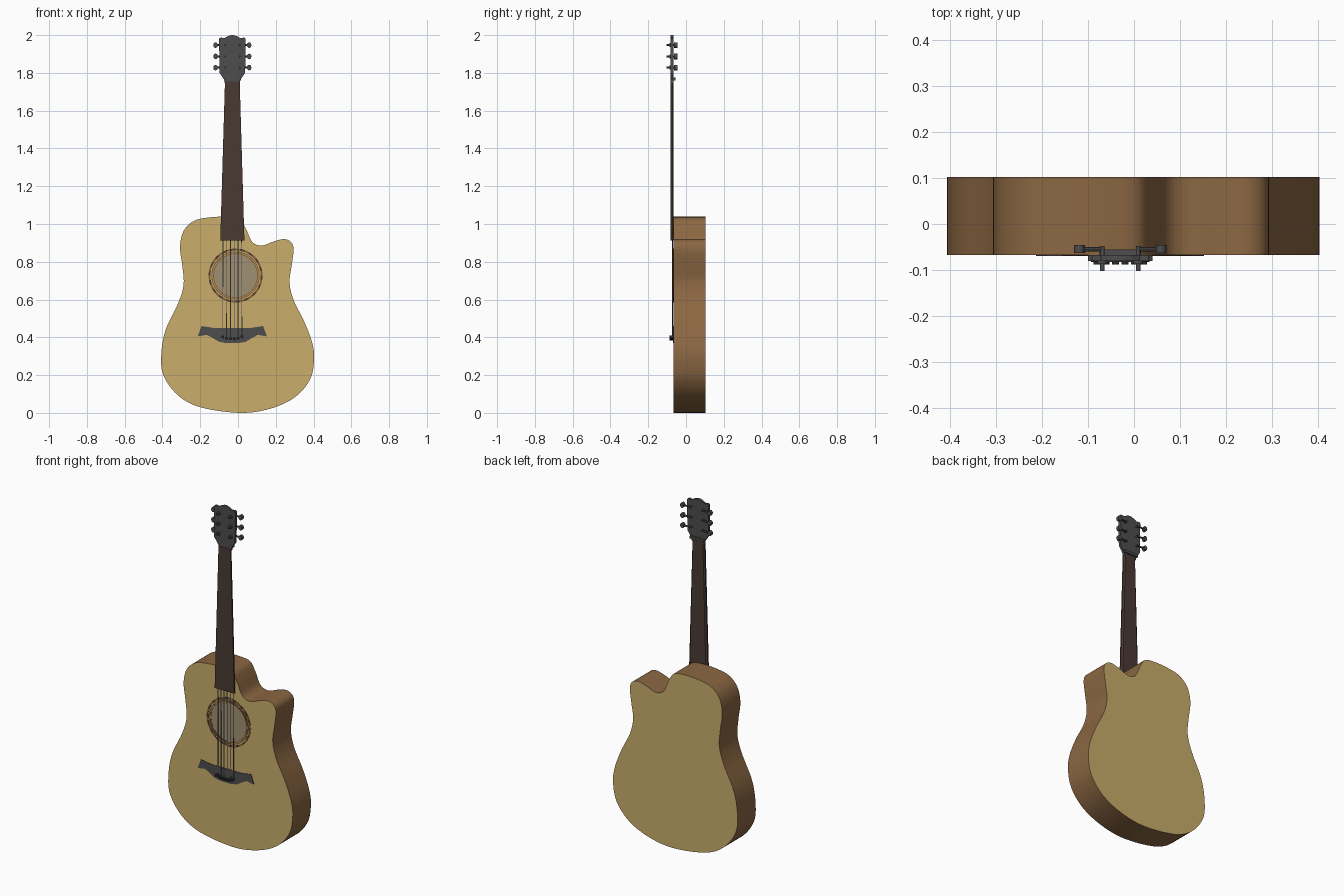
import bpy, bmesh, math
from mathutils import Vector

if "Cube" in bpy.data.objects:
    bpy.data.objects.remove(bpy.data.objects["Cube"])


def material(name, rgb):
    m = bpy.data.materials.new(name)
    m.diffuse_color = (*rgb, 1)
    m.use_nodes = True
    m.node_tree.nodes["Principled BSDF"].inputs["Base Color"].default_value = m.diffuse_color
    return m


SPRUCE = material("pale spruce", (0.59, 0.42, 0.145))
SIDE = material("brown side wood", (0.26, 0.135, 0.055))
NECK = material("dark neck wood", (0.068, 0.042, 0.034))
BLACK = material("charcoal", (0.075, 0.075, 0.077))
HOLE = material("hole grey", (0.35, 0.28, 0.17))
ROSE = material("rosette brown", (0.24, 0.12, 0.04))
STEEL = material("string grey", (0.10, 0.10, 0.11))
PIN = material("pin black", (0.025, 0.025, 0.025))


def finish(bm, name, mats, smooth=None):
    bmesh.ops.recalc_face_normals(bm, faces=bm.faces)
    me = bpy.data.meshes.new(name)
    bm.to_mesh(me)
    bm.free()
    ob = bpy.data.objects.new(name, me)
    bpy.context.collection.objects.link(ob)
    for m in mats:
        me.materials.append(m)
    if smooth:
        bpy.ops.object.select_all(action='DESELECT')
        ob.select_set(True)
        bpy.context.view_layer.objects.active = ob
        bpy.ops.object.shade_smooth_by_angle(angle=math.radians(smooth))
    return ob


def spline(pts, steps=6):
    """Closed Catmull-Rom curve through the points."""
    out, n = [], len(pts)
    for i in range(n):
        a, b, c, d = (Vector(pts[(i + k) % n]) for k in (-1, 0, 1, 2))
        for s in range(steps):
            t = s / steps
            out.append(0.5 * (2 * b + (c - a) * t + (2 * a - 5 * b + 4 * c - d) * t * t
                              + (3 * b - a - 3 * c + d) * t ** 3))
    return out


def prism(name, outline, y0, y1, mats, smooth=None):
    """Extrude an x-z outline along y; walls take the second material if given."""
    bm = bmesh.new()
    f = [bm.verts.new((p[0], y0, p[1])) for p in outline]
    b = [bm.verts.new((p[0], y1, p[1])) for p in outline]
    bm.faces.new(f)
    bm.faces.new(b)
    for i in range(len(f)):
        j = (i + 1) % len(f)
        bm.faces.new((f[i], f[j], b[j], b[i])).material_index = len(mats) - 1
    return finish(bm, name, mats, smooth)


def rod(name, a, b, r, mat, sides=12, scale=(1, 1)):
    a, b = Vector(a), Vector(b)
    bm = bmesh.new()
    bmesh.ops.create_cone(bm, cap_ends=True, segments=sides, radius1=r, radius2=r,
                          depth=(b - a).length)
    bmesh.ops.scale(bm, vec=(scale[0], scale[1], 1), verts=bm.verts)
    rot = Vector((0, 0, 1)).rotation_difference(b - a).to_matrix()
    bmesh.ops.rotate(bm, matrix=rot, verts=bm.verts)
    bmesh.ops.translate(bm, vec=(a + b) / 2, verts=bm.verts)
    return finish(bm, name, [mat], 40)


def ring(name, r0, r1, y, mats, seg=72):
    """Flat raised ring round the sound hole; materials alternate per segment."""
    bm = bmesh.new()
    loops = [[bm.verts.new((HX + r * math.cos(2 * math.pi * i / seg), yy,
                            HZ + r * math.sin(2 * math.pi * i / seg))) for i in range(seg)]
             for r, yy in ((r0, FRONT), (r0, y), (r1, y), (r1, FRONT))]
    for k in range(4):
        p, q = loops[k], loops[(k + 1) % 4]
        for i in range(seg):
            j = (i + 1) % seg
            bm.faces.new((p[i], p[j], q[j], q[i])).material_index = (i // 2) % len(mats)
    return finish(bm, name, mats)


FRONT, BACK = -0.067, 0.102
HX, HZ = -0.013, 0.727   # sound hole centre
CX = -0.03               # neck centre line

# Body with cutaway
body = [(0.01, 0), (-0.2, 0.03), (-0.32, 0.095), (-0.395, 0.2), (-0.406, 0.31), (-0.383, 0.44),
        (-0.317, 0.58), (-0.288, 0.68), (-0.295, 0.78), (-0.307, 0.88), (-0.287, 0.965),
        (-0.23, 1.018), (-0.14, 1.036), (-0.05, 1.038), (0.01, 1.025), (0.042, 0.975),
        (0.075, 0.906), (0.125, 0.886), (0.19, 0.908), (0.245, 0.92), (0.283, 0.902),
        (0.294, 0.86), (0.284, 0.78), (0.273, 0.69), (0.295, 0.595), (0.35, 0.485),
        (0.393, 0.37), (0.403, 0.28), (0.38, 0.175), (0.3, 0.082), (0.17, 0.022)]
prism("body", spline(body), FRONT, BACK, [SPRUCE, SIDE], 40)

# Sound hole and rosette
rod("sound_hole", (HX, FRONT - 0.001, HZ), (HX, FRONT + 0.002, HZ), 0.118, HOLE, 64)
ring("rosette_inner", 0.114, 0.119, FRONT - 0.002, [ROSE])
ring("rosette_middle", 0.122, 0.128, FRONT - 0.002, [ROSE])
ring("rosette_outer", 0.133, 0.143, FRONT - 0.002, [ROSE, NECK])

# Bridge plate
bridge = [(-0.193, 0.46), (-0.213, 0.405), (-0.165, 0.413), (-0.135, 0.397), (-0.1, 0.376),
          (-0.06, 0.369), (0.0, 0.369), (0.04, 0.376), (0.075, 0.397), (0.105, 0.413),
          (0.153, 0.405), (0.133, 0.46), (0.07, 0.45), (-0.13, 0.45)]
prism("bridge", bridge, FRONT - 0.003, FRONT + 0.002, [BLACK])

# Strings and bridge pins
for i in range(6):
    t = i / 5 - 0.5
    xb, zb = CX + 0.102 * t, 0.392 + 0.04 * t * t
    rod("string", (xb, -0.072, zb), (CX + 0.098 * t, -0.072, 0.93), 0.0022, STEEL, 6)
    rod("bridge_pin", (xb, -0.088, zb), (xb, FRONT, zb), 0.008, PIN, 10)

# Neck: tapered board, chamfered towards the back
bm = bmesh.new()
ends = []
for z, w in ((0.913, 0.064), (1.755, 0.039)):
    ends.append([bm.verts.new((CX + x * w, y, z)) for x, y in
                 ((-1, -0.083), (1, -0.083), (1, -0.074), (0.85, -0.067),
                  (-0.85, -0.067), (-1, -0.074))])
bm.faces.new(ends[0])
bm.faces.new(ends[1])
for i in range(6):
    j = (i + 1) % 6
    bm.faces.new((ends[0][i], ends[0][j], ends[1][j], ends[1][i]))
finish(bm, "neck", [NECK])

# Headstock, mirrored half outline, and the rib behind its joint
half = [(0.04, 1.745), (0.042, 1.762), (0.068, 1.80), (0.07, 1.982), (0.062, 1.987),
        (0.042, 1.984), (0.025, 1.994), (0.01, 1.999)]
head = [(CX + x, z) for x, z in half] + [(CX, 2.0)] + [(CX - x, z) for x, z in reversed(half)]
prism("headstock", head, -0.081, -0.067, [BLACK])
prism("headstock_rib", [(CX - 0.045, 1.76), (CX + 0.045, 1.76), (CX + 0.045, 1.775),
                        (CX - 0.045, 1.775)], -0.068, -0.056, [BLACK])

# Tuners: post, washer, shaft and button on each side
for s in (-1, 1):
    for z in (1.947, 1.887, 1.828):
        px = CX + s * 0.039
        rod("tuner_post", (px, -0.102, z), (px, -0.048, z), 0.005, BLACK, 10)
        rod("tuner_washer", (px, -0.087, z), (px, -0.08, z), 0.011, BLACK, 12)
        rod("tuner_shaft", (px, -0.055, z), (CX + s * 0.085, -0.055, z), 0.005, BLACK, 8)
        bx = CX + s * 0.089
        rod("tuner_button", (bx, -0.063, z), (bx, -0.046, z), 0.015, BLACK, 12, (0.8, 1))
